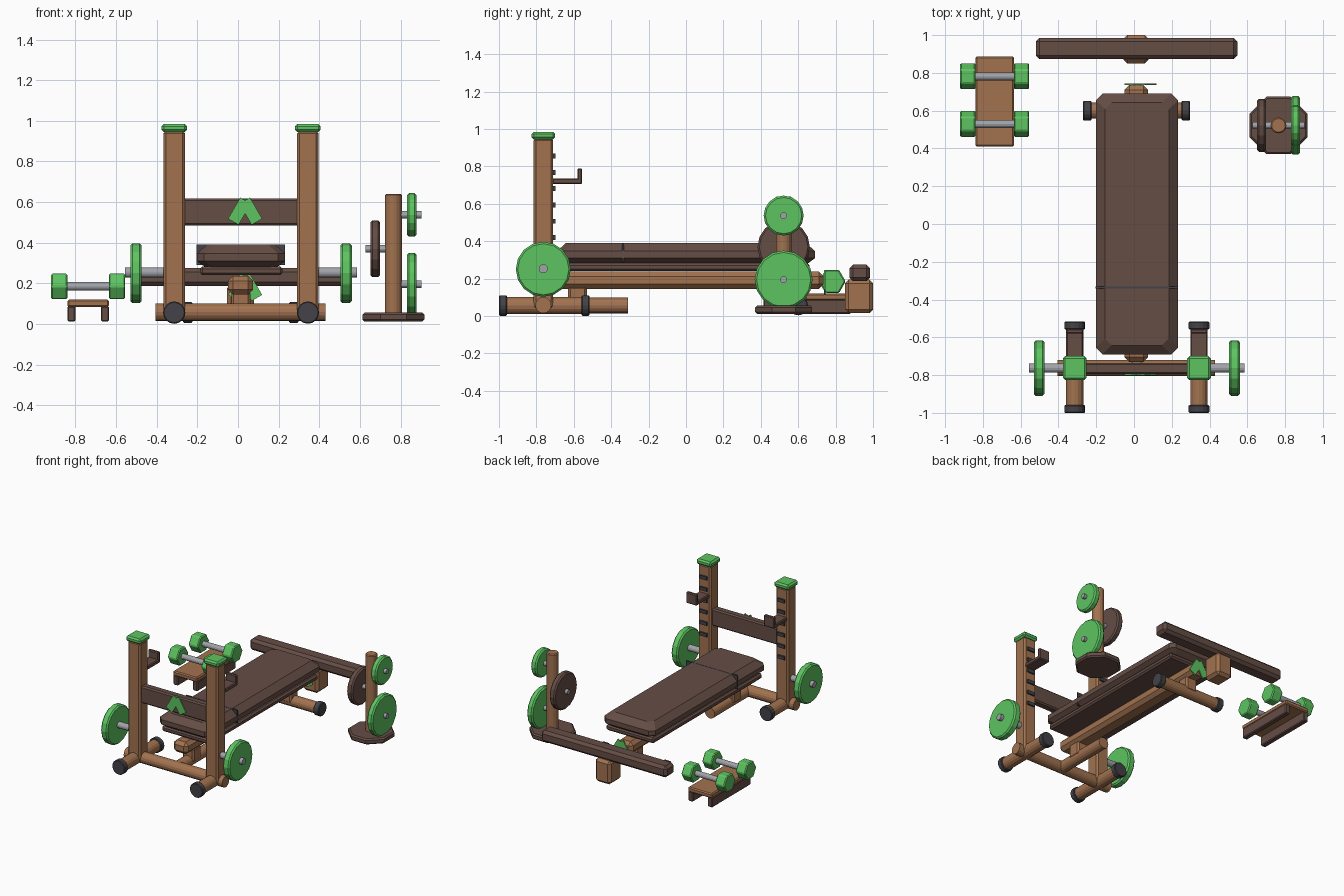
import bpy, bmesh, math
from mathutils import Matrix, Vector

cube = bpy.data.objects.get("Cube")
if cube:
    bpy.data.objects.remove(cube, do_unlink=True)


def make_material(name, rgb):
    m = bpy.data.materials.new(name)
    m.use_nodes = True
    m.diffuse_color = (*rgb, 1)
    m.node_tree.nodes["Principled BSDF"].inputs["Base Color"].default_value = (*rgb, 1)
    return m


WOOD = make_material("warm wood", (0.36, 0.17, 0.08))
DARK = make_material("dark brown", (0.13, 0.075, 0.06))
GREEN = make_material("bright green", (0.11, 0.55, 0.12))
STEEL = make_material("steel grey", (0.36, 0.37, 0.40))
BLACK = make_material("charcoal", (0.055, 0.055, 0.065))


def finish(name, bm, mat, bevel=0.0):
    """Turn a bmesh into an object, chamfering its sharp edges."""
    if bevel:
        sharp = [e for e in bm.edges if e.calc_face_angle(0) > math.radians(50)]
        bmesh.ops.bevel(bm, geom=sharp, offset=bevel, segments=1, affect='EDGES')
    bmesh.ops.recalc_face_normals(bm, faces=bm.faces)
    mesh = bpy.data.meshes.new(name)
    bm.to_mesh(mesh)
    bm.free()
    mesh.materials.append(mat)
    ob = bpy.data.objects.new(name, mesh)
    bpy.context.collection.objects.link(ob)
    return ob


def box(name, mat, x, y, z, bevel=0.0, tilt=0.0):
    """Box given by (min, max) ranges, optionally tilted about the y axis."""
    centre = Vector([(a + b) / 2 for a, b in (x, y, z)])
    size = [b - a for a, b in (x, y, z)]
    bm = bmesh.new()
    bmesh.ops.create_cube(bm, size=1, matrix=Matrix.Diagonal((*size, 1)))
    ob = finish(name, bm, mat, bevel)
    ob.location = centre
    ob.rotation_euler.y = tilt
    return ob


def rod(name, mat, axis, start, end, a, b, r, sides=16, bevel=0.0, turn=0.0):
    """Cylinder along an axis from start to end; a, b are the other coordinates in order."""
    bm = bmesh.new()
    bmesh.ops.create_cone(bm, cap_ends=True, segments=sides, radius1=r, radius2=r,
                          depth=end - start, matrix=Matrix.Rotation(turn, 4, 'Z'))
    ob = finish(name, bm, mat, bevel)
    mid = (start + end) / 2
    if axis == 'x':
        ob.location, ob.rotation_euler = (mid, a, b), (0, math.pi / 2, 0)
    elif axis == 'y':
        ob.location, ob.rotation_euler = (a, mid, b), (math.pi / 2, 0, 0)
    else:
        ob.location = (a, b, mid)
    return ob


def cushion(name, mat, cx, half_x, half_y, layers, cut):
    """Stack of corner-cut rectangles, each layer being (height, inset)."""
    bm = bmesh.new()
    rings = []
    for z, inset in layers:
        w, d = half_x - inset, half_y - inset
        quarter = [(w, d - cut), (w - cut, d)]
        outline = (quarter + [(-x, y) for x, y in reversed(quarter)]
                   + [(-x, -y) for x, y in quarter] + [(x, -y) for x, y in reversed(quarter)])
        rings.append([bm.verts.new((cx + x, y, z)) for x, y in outline])
    for low, high in zip(rings, rings[1:]):
        for i in range(len(low)):
            j = (i + 1) % len(low)
            bm.faces.new((low[i], low[j], high[j], high[i]))
    bm.faces.new(rings[0])
    bm.faces.new(rings[-1])
    return finish(name, bm, mat)


def chevron(name, y, z):
    for side in (-1, 1):
        x = 0.035 + side * 0.028
        box(f"{name}_arm", GREEN, (x - 0.03, x + 0.03), (y - 0.004, y + 0.004),
            (z - 0.06, z + 0.06), tilt=-side * math.radians(30))


MID = 0.015    # centre line of the bench
RACK_Y = -0.763

# Rack uprights with feet, caps, pegs, hooks and stored plates
for side, label in ((-1, "right"), (1, "left")):
    x = MID + side * 0.329
    span = (x - 0.053, x + 0.053)
    box(f"{label}_upright", WOOD, span, (-0.815, -0.71), (0.04, 0.95), 0.012)
    box(f"{label}_upright_cap", GREEN, (x - 0.063, x + 0.063), (-0.826, -0.7), (0.944, 0.985), 0.012)
    for i in range(6):
        z = 0.855 - i * 0.087
        box(f"{label}_slot_{i}", BLACK, (x - 0.03, x + 0.03), (-0.715, -0.698), (z - 0.013, z + 0.013))
    box(f"{label}_hook_arm", DARK, (x - 0.045, x + 0.045), (-0.715, -0.555), (0.705, 0.735), 0.006)
    box(f"{label}_hook_lip", DARK, (x - 0.045, x + 0.045), (-0.58, -0.555), (0.71, 0.79), 0.006)
    rod(f"{label}_foot_tube", WOOD, 'y', -0.98, -0.53, x, 0.056, 0.046)
    rod(f"{label}_foot_front_cap", BLACK, 'y', -1.0, -0.958, x, 0.056, 0.055, bevel=0.005)
    rod(f"{label}_foot_back_cap", BLACK, 'y', -0.558, -0.516, x, 0.056, 0.055, bevel=0.005)
    inner, outer = sorted((x, MID + side * 0.571))
    rod(f"{label}_storage_peg", STEEL, 'x', inner, outer, RACK_Y, 0.253, 0.024)
    px = MID + side * 0.517
    rod(f"{label}_stored_plate", GREEN, 'x', px - 0.028, px + 0.028, RACK_Y, 0.25, 0.147, bevel=0.01)

# Rack cross members
rod("front_floor_tube", WOOD, 'x', -0.405, 0.43, RACK_Y, 0.058, 0.043)
box("rack_crosspiece", DARK, (-0.27, 0.3), (-0.795, -0.735), (0.485, 0.617), 0.01)
chevron("rack_chevron", -0.799, 0.555)

# Bench frame
box("bench_beam", WOOD, (-0.05, 0.075), (-0.73, 0.735), (0.145, 0.237), 0.025)
rod("centre_floor_tube", WOOD, 'y', -0.76, -0.31, MID, 0.056, 0.042)
box("front_bench_post", WOOD, (-0.033, 0.062), (-0.63, -0.53), (0.05, 0.16), 0.012)
box("rear_bench_post", WOOD, (-0.033, 0.062), (0.555, 0.645), (0.05, 0.16), 0.012)
rod("rear_floor_tube", WOOD, 'x', -0.25, 0.28, 0.6, 0.056, 0.042)
for label, x in (("right", -0.27), ("left", 0.252)):
    rod(f"{label}_rear_foot_cap", BLACK, 'x', x, x + 0.045, 0.6, 0.056, 0.052, bevel=0.005)
chevron("beam_chevron", 0.741, 0.18)

# Bench pad
cushion("bench_pad", DARK, MID, 0.217, 0.69,
        [(0.28, 0.04), (0.31, 0.0), (0.347, 0.0), (0.39, 0.048)], 0.035)
box("bench_pad_board", DARK, (-0.187, 0.22), (-0.66, 0.66), (0.24, 0.283), 0.012)
box("pad_seam", BLACK, (-0.204, 0.232), (-0.341, -0.332), (0.29, 0.391))

# Rear bar on its block
box("rear_block", WOOD, (-0.055, 0.078), (0.85, 1.0), (0.015, 0.195), 0.02)
box("rear_bar", DARK, (-0.52, 0.547), (0.873, 0.985), (0.187, 0.275), 0.02)

# Plate tree
TREE_X, TREE_Y = 0.765, 0.522
rod("tree_base", DARK, 'z', 0.012, 0.056, TREE_X, TREE_Y, 0.165, 8, 0.01, math.pi / 8)
rod("tree_post", WOOD, 'z', 0.04, 0.64, TREE_X, TREE_Y, 0.042, bevel=0.006)
for label, mat, side, z, r in (("low", GREEN, 1, 0.195, 0.155), ("middle", DARK, -1, 0.37, 0.14),
                               ("high", GREEN, 1, 0.537, 0.107)):
    start, end = sorted((TREE_X, TREE_X + side * 0.137))
    rod(f"tree_{label}_peg", STEEL, 'x', start, end, TREE_Y, z, 0.018, 12)
    px = TREE_X + side * 0.09
    rod(f"tree_{label}_plate", mat, 'x', px - 0.024, px + 0.024, TREE_Y, z, r, bevel=0.01)

# Dumbbell stand
box("dumbbell_tray", WOOD, (-0.84, -0.635), (0.41, 0.887), (0.083, 0.12), 0.008)
for label, x in (("right", -0.84), ("left", -0.675)):
    box(f"{label}_tray_runner", DARK, (x, x + 0.04), (0.415, 0.882), (0.012, 0.088), 0.006)
for label, y in (("front", 0.53), ("back", 0.782)):
    rod(f"{label}_dumbbell_handle", STEEL, 'x', -0.86, -0.61, y, 0.185, 0.021, 12)
    for x in (-0.92, -0.636):
        rod(f"{label}_dumbbell_head", GREEN, 'x', x, x + 0.081, y, 0.185, 0.072, 6, 0.007)
